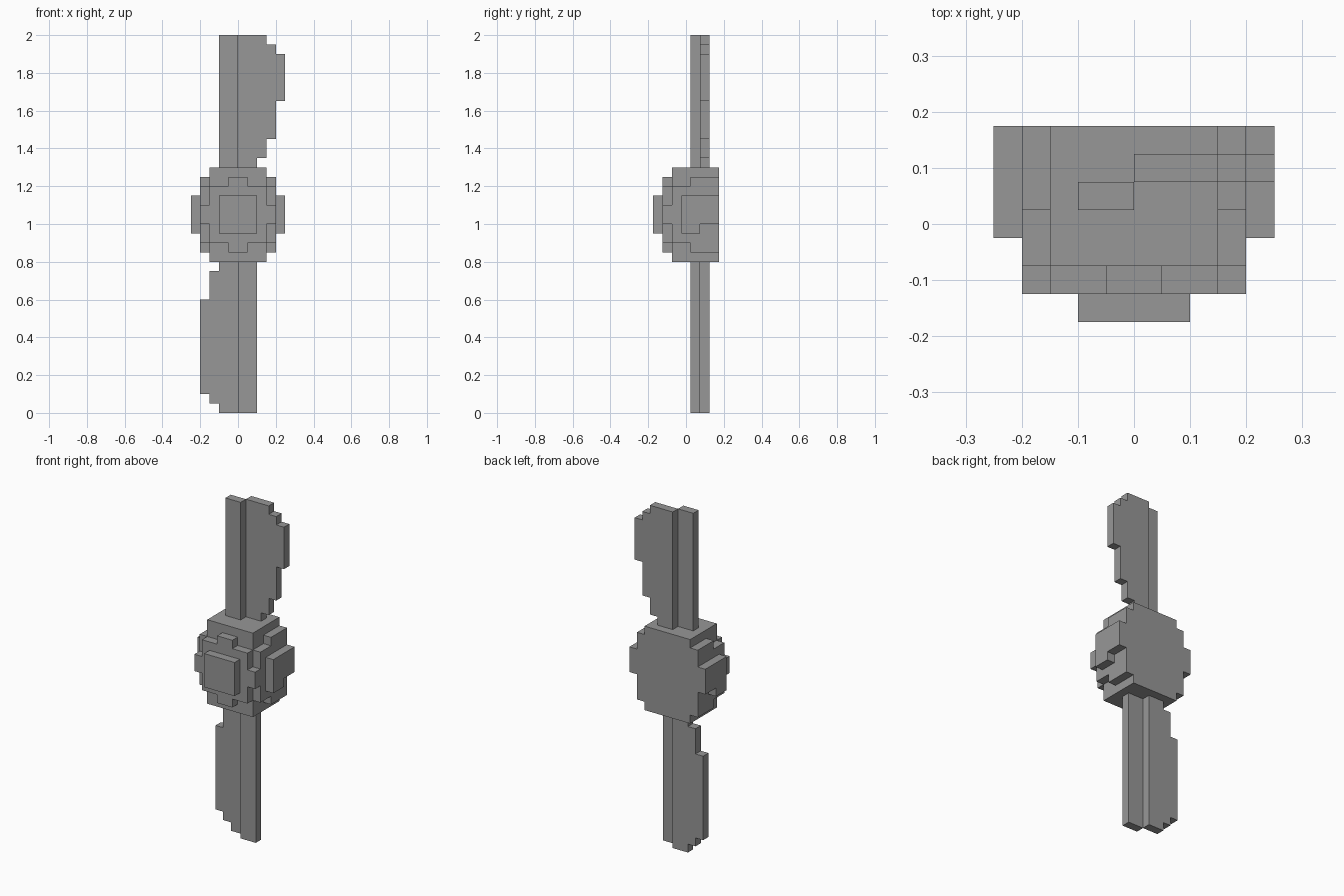
import bpy, bmesh
from mathutils import Vector

cube = bpy.data.objects.get("Cube")
if cube:
    bpy.data.objects.remove(cube, do_unlink=True)

grey = bpy.data.materials.new("plain grey")
grey.use_nodes = True
COLOUR = (0.31, 0.31, 0.31, 1)
grey.diffuse_color = COLOUR
grey.node_tree.nodes["Principled BSDF"].inputs["Base Color"].default_value = COLOUR


def prism(name, outline, axis, start, end):
    """Extrude an outline of (u, z) points along x or y; u is the other axis."""
    def place(u, z):
        return (start, u, z) if axis == "x" else (u, start, z)
    bm = bmesh.new()
    face = bm.faces.new([bm.verts.new(place(u, z)) for u, z in outline])
    new = bmesh.ops.extrude_face_region(bm, geom=[face])["geom"]
    shift = Vector((end - start, 0, 0) if axis == "x" else (0, end - start, 0))
    bmesh.ops.translate(bm, vec=shift,
                        verts=[v for v in new if isinstance(v, bmesh.types.BMVert)])
    bmesh.ops.recalc_face_normals(bm, faces=bm.faces)
    mesh = bpy.data.meshes.new(name)
    bm.to_mesh(mesh)
    bm.free()
    mesh.materials.append(grey)
    obj = bpy.data.objects.new(name, mesh)
    bpy.context.collection.objects.link(obj)
    return obj


def rect(u0, u1, z0, z1):
    return [(u0, z0), (u1, z0), (u1, z1), (u0, z1)]


def mirror_x(obj):
    obj.modifiers.new("mirror", "MIRROR").use_axis = (True, False, False)


MID = 1.05   # height of the hub's centre


def up_down(half):
    """Close a stepped upper-edge outline by reflecting it below the hub centre."""
    return [(u, MID + h) for u, h in half] + [(u, MID - h) for u, h in reversed(half)]


# Hub: solid core with a stepped front plate and raised square nose
prism("hub_core", rect(-0.15, 0.15, 0.8, 1.3), "y", -0.075, 0.175)
half = [(0.05, 0.2), (0.05, 0.15), (0.15, 0.15), (0.15, 0.05), (0.2, 0.05)]
prism("hub_front_plate",
      up_down([(-u, h) for u, h in reversed(half)] + half), "y", -0.125, -0.075)
prism("hub_nose", rect(-0.1, 0.1, 0.95, 1.15), "y", -0.175, -0.125)

# Hub sides: stepped plate and notched outer pad, mirrored to both sides
mirror_x(prism("hub_side_plates", up_down(
    [(-0.075, 0.15), (0.025, 0.15), (0.025, 0.2), (0.175, 0.2)]), "x", 0.15, 0.2))
mirror_x(prism("hub_side_pads",
               [(-0.025, 0.95), (0.075, 0.95), (0.075, 1.0), (0.175, 1.0),
                (0.175, 1.15), (-0.025, 1.15)], "x", 0.2, 0.25))

# Blades: narrow front spar and wide stepped vane behind it
prism("upper_blade_spar", rect(-0.1, 0, 1.3, 2), "y", 0.025, 0.075)
prism("upper_blade_vane",
      [(0, 1.3), (0.1, 1.3), (0.1, 1.35), (0.15, 1.35), (0.15, 1.45), (0.2, 1.45),
       (0.2, 1.65), (0.25, 1.65), (0.25, 1.9), (0.2, 1.9), (0.2, 1.95),
       (0.15, 1.95), (0.15, 2), (0, 2)], "y", 0.075, 0.125)
prism("lower_blade_spar", rect(0, 0.1, 0, 0.8), "y", 0.025, 0.075)
prism("lower_blade_vane",
      [(0, 0), (-0.1, 0), (-0.1, 0.05), (-0.15, 0.05), (-0.15, 0.1), (-0.2, 0.1),
       (-0.2, 0.6), (-0.15, 0.6), (-0.15, 0.75), (-0.1, 0.75), (-0.1, 0.8),
       (0, 0.8)], "y", 0.075, 0.125)
